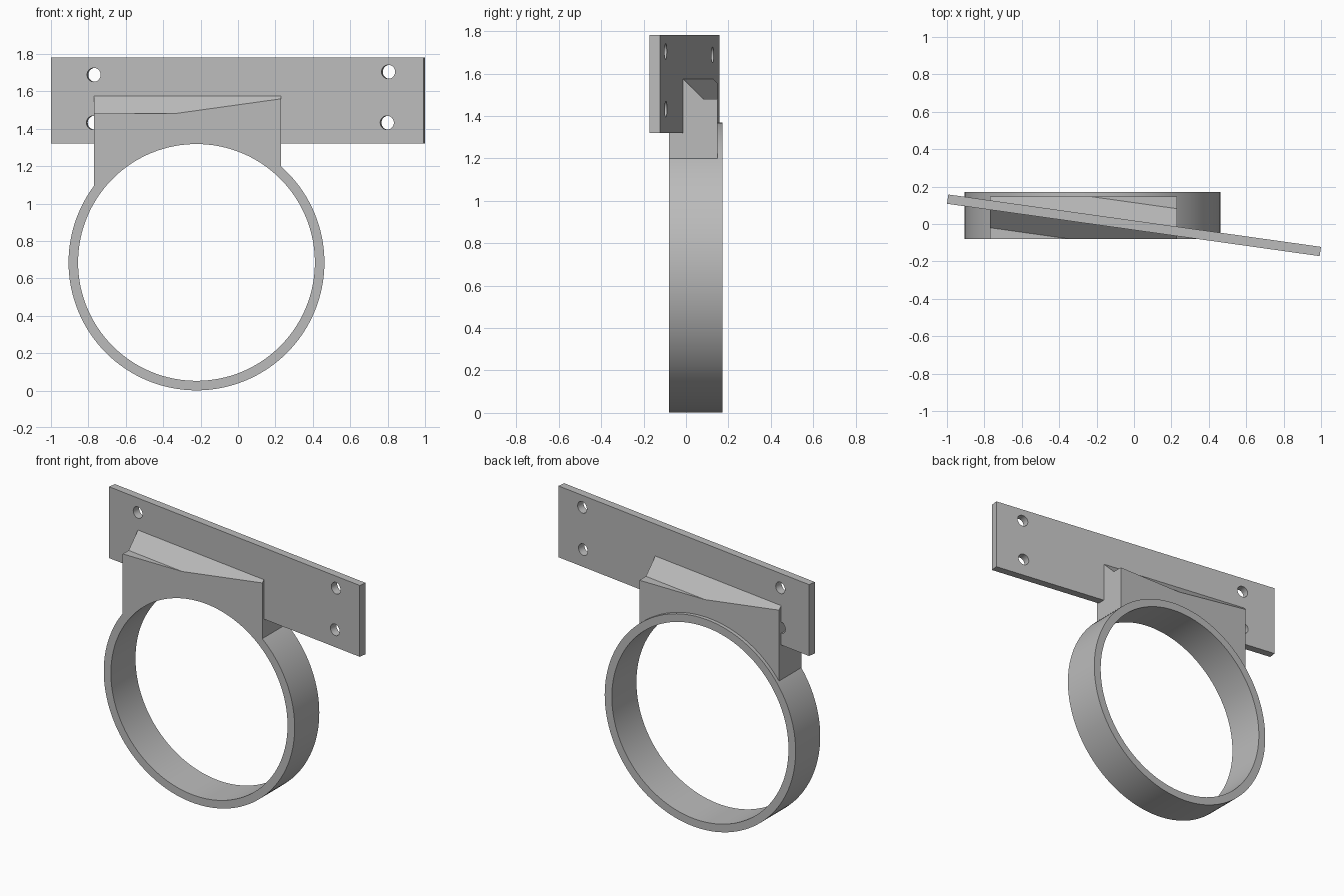
import bpy, bmesh, math
from mathutils import Matrix, Vector

old = bpy.data.objects.get("Cube")
if old:
    bpy.data.objects.remove(old, do_unlink=True)

grey = bpy.data.materials.new("plain grey")
grey.use_nodes = True
grey.diffuse_color = (0.5, 0.5, 0.5, 1)
grey.node_tree.nodes["Principled BSDF"].inputs["Base Color"].default_value = (0.5, 0.5, 0.5, 1)

# Main dimensions
RING_X, RING_Z = -0.222, 0.685
RING_OUTER, RING_INNER = 0.684, 0.633
FRONT, RING_BACK, BLOCK_BACK = -0.08, 0.172, 0.148
PLATE_T = 0.05
TILT = Matrix.Translation((0, -0.007, 0)) @ Matrix.Rotation(math.radians(-8), 4, "Z")


def prism(name, points, direction, matrix=Matrix()):
    """Extrude a closed outline of 3D points along a direction."""
    bm = bmesh.new()
    face = bm.faces.new([bm.verts.new(p) for p in points])
    grown = bmesh.ops.extrude_face_region(bm, geom=[face], use_keep_orig=True)
    moved = [v for v in grown["geom"] if isinstance(v, bmesh.types.BMVert)]
    bmesh.ops.translate(bm, verts=moved, vec=Vector(direction))
    bmesh.ops.transform(bm, matrix=matrix, verts=bm.verts)
    bmesh.ops.recalc_face_normals(bm, faces=bm.faces)
    mesh = bpy.data.meshes.new(name)
    bm.to_mesh(mesh)
    bm.free()
    mesh.materials.append(grey)
    obj = bpy.data.objects.new(name, mesh)
    bpy.context.collection.objects.link(obj)
    return obj


def disc(name, x, z, radius, y0, y1, sides, matrix=Matrix()):
    """Cylinder with its axis along y."""
    turn = [2 * math.pi * i / sides for i in range(sides)]
    outline = [(x + radius * math.cos(a), y0, z + radius * math.sin(a)) for a in turn]
    return prism(name, outline, (0, y1 - y0, 0), matrix)


def box(name, x0, x1, y0, y1, z0, z1, matrix=Matrix()):
    outline = [(x0, y0, z0), (x1, y0, z0), (x1, y0, z1), (x0, y0, z1)]
    return prism(name, outline, (0, y1 - y0, 0), matrix)


def combine(target, tool, operation):
    """Apply a boolean and discard the tool."""
    tool.hide_render = True
    mod = target.modifiers.new("cut", "BOOLEAN")
    mod.operation, mod.object, mod.solver = operation, tool, "EXACT"
    bpy.context.view_layer.objects.active = target
    bpy.ops.object.modifier_apply(modifier=mod.name)
    bpy.data.objects.remove(tool, do_unlink=True)


# Mounting plate, turned slightly about z, with four screw holes
plate = box("mounting_plate", -1.006, 1.006, -PLATE_T / 2, PLATE_T / 2, 1.32, 1.782, TILT)
for x, z in ((-0.775, 1.688), (-0.778, 1.432), (0.815, 1.704), (0.808, 1.432)):
    combine(plate, disc("hole_cutter", x, z, 0.037, -0.1, 0.1, 32, TILT), "DIFFERENCE")

# Saddle block, its top sloped down from both faces of the plate
bracket = box("ring_bracket", -0.77, 0.23, FRONT, BLOCK_BACK, 0.9, 1.575)
for side in (-1, 1):
    outline = [(0, 1.6), (0.12, 1.48), (0.6, 1.48), (0.6, 1.8), (0, 1.8)]
    points = [(-1.5, side * v, z) for v, z in outline]
    combine(bracket, prism("slope_cutter", points, (3, 0, 0), TILT), "DIFFERENCE")

# Ring joined to the block, then bored out
combine(bracket, disc("ring", RING_X, RING_Z, RING_OUTER, FRONT, RING_BACK, 128), "UNION")
combine(bracket, disc("bore", RING_X, RING_Z, RING_INNER, -0.5, 0.5, 128), "DIFFERENCE")

# Smooth the curved walls and keep the edges sharp
for obj in (plate, bracket):
    bpy.ops.object.select_all(action="DESELECT")
    obj.select_set(True)
    bpy.context.view_layer.objects.active = obj
    bpy.ops.object.shade_smooth_by_angle(angle=math.radians(30))
